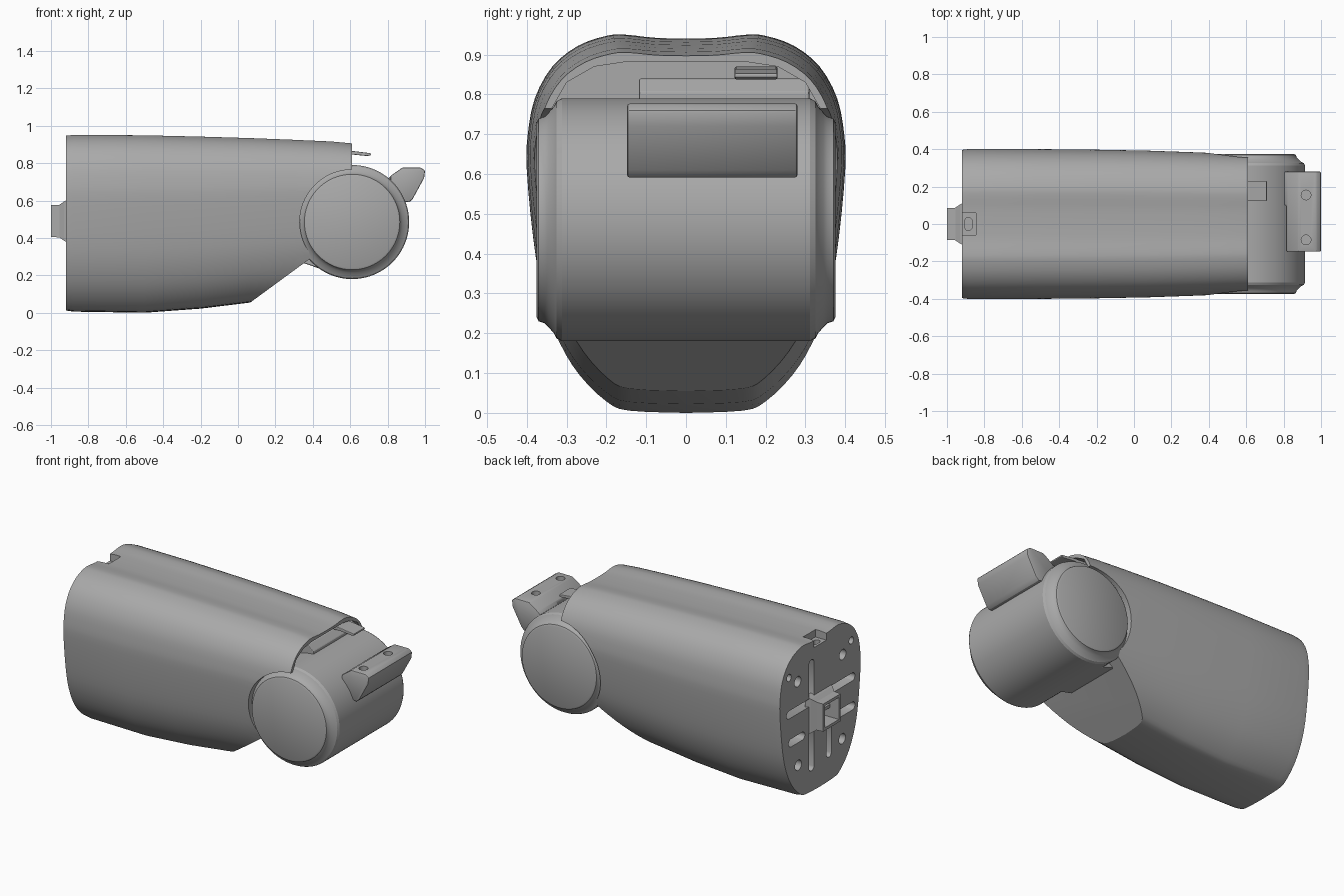
import bpy, bmesh, math
from mathutils import Vector

cube = bpy.data.objects.get("Cube")
if cube:
    bpy.data.objects.remove(cube, do_unlink=True)

grey = bpy.data.materials.new("mid_grey")
grey.use_nodes = True
COLOUR = (0.4, 0.4, 0.4, 1)
grey.diffuse_color = COLOUR
grey.node_tree.nodes["Principled BSDF"].inputs["Base Color"].default_value = COLOUR


def loft(name, rings):
    """Closed solid through matching rings of points."""
    bm = bmesh.new()
    rows = [[bm.verts.new(p) for p in ring] for ring in rings]
    n = len(rows[0])
    for a, b in zip(rows, rows[1:]):
        for i in range(n):
            j = (i + 1) % n
            bm.faces.new((a[i], a[j], b[j], b[i]))
    bm.faces.new(rows[0])
    bm.faces.new(rows[-1])
    bmesh.ops.recalc_face_normals(bm, faces=bm.faces)
    mesh = bpy.data.meshes.new(name)
    bm.to_mesh(mesh)
    bm.free()
    mesh.materials.append(grey)
    obj = bpy.data.objects.new(name, mesh)
    bpy.context.collection.objects.link(obj)
    return obj


def prism(name, pts, axis, lo, hi):
    """Extrude a 2D outline: (x, z) along y, (y, z) along x, (x, y) along z."""
    def place(p, d):
        q = list(p)
        q.insert("xyz".index(axis), d)
        return q
    return loft(name, [[place(p, d) for p in pts] for d in (lo, hi)])


def rect(u0, u1, v0, v1):
    return [(u0, v0), (u1, v0), (u1, v1), (u0, v1)]


def circle(u, v, r, n=24):
    return [(u + r * math.cos(2 * math.pi * i / n), v + r * math.sin(2 * math.pi * i / n))
            for i in range(n)]


def stadium(u0, u1, v0, v1):
    """Slot outline with rounded ends."""
    r = min(u1 - u0, v1 - v0) / 2
    cu, cv = (u0 + u1) / 2, (v0 + v1) / 2
    eu, ev = (u1 - u0) / 2 - r, (v1 - v0) / 2 - r
    pts = []
    for i in range(16):
        a = 2 * math.pi * (i + 0.5) / 16
        c, s = math.cos(a), math.sin(a)
        pts.append((cu + math.copysign(eu, c) + r * c, cv + math.copysign(ev, s) + r * s))
    return pts


def activate(obj):
    bpy.ops.object.select_all(action="DESELECT")
    obj.select_set(True)
    bpy.context.view_layer.objects.active = obj


def cut(obj, cutter):
    activate(obj)
    mod = obj.modifiers.new("cut", "BOOLEAN")
    mod.operation = "DIFFERENCE"
    mod.solver = "EXACT"
    mod.object = cutter
    bpy.ops.object.modifier_apply(modifier=mod.name)
    bpy.data.objects.remove(cutter, do_unlink=True)


def bevel(obj, width, segments=2):
    activate(obj)
    mod = obj.modifiers.new("bevel", "BEVEL")
    mod.width = width
    mod.segments = segments
    mod.limit_method = "ANGLE"
    bpy.ops.object.modifier_apply(modifier=mod.name)


def smooth(obj, angle=28):
    activate(obj)
    bpy.ops.object.shade_smooth_by_angle(angle=math.radians(angle))


def spline(pts, steps=3):
    """Smooth curve through the points."""
    p = [Vector(q) for q in pts]
    p = [p[0]] + p + [p[-1]]
    out = []
    for a, b, c, d in zip(p, p[1:], p[2:], p[3:]):
        for k in range(steps):
            t = k / steps
            out.append(0.5 * (2 * b + (c - a) * t + (2 * a - 5 * b + 4 * c - d) * t * t
                              + (3 * b - a - 3 * c + d) * t ** 3))
    return out + [p[-1]]


# Body: half section (half width, height fraction), mirrored and lofted along x
half = spline([(0, 0), (0.36, 0.006), (0.5, 0.03), (0.67, 0.1), (0.8, 0.19), (0.9, 0.31),
               (0.96, 0.46), (1, 0.64), (0.995, 0.73), (0.95, 0.83), (0.84, 0.915),
               (0.68, 0.97), (0.5, 0.997), (0.38, 1), (0.2, 0.992), (0, 0.99)])
section = list(half) + [Vector((-p.x, p.y)) for p in reversed(half[1:-1])]
stations = [(-0.92, 0.012, 0.946, 0.395), (-0.88, 0.006, 0.95, 0.4), (-0.5, 0.0, 0.948, 0.399),
            (-0.2, 0.022, 0.941, 0.396), (0.07, 0.055, 0.933, 0.391), (0.3, 0.08, 0.924, 0.383),
            (0.5, 0.1, 0.915, 0.375), (0.61, 0.11, 0.905, 0.372)]
body = loft("body", [[(x, w * p.x, lo + (hi - lo) * p.y) for p in section]
                     for x, lo, hi, w in stations])

# Sloped underside, round seat for the drum and hollow behind the upper lip
PX, PZ = 0.61, 0.485
cut(body, prism("c", [(-0.05, -0.03), (0.4, 0.3), (0.62, 0.5), (1, 0.5), (1, -0.1), (-0.05, -0.1)],
                "y", -1, 1))
cut(body, prism("c", circle(PX, PZ, 0.28, 72), "y", -1, 1))
hollow = [(0.33, 0.3), (0.35, 0.68), (0.34, 0.76), (0.3, 0.83), (0.23, 0.87), (0.15, 0.882)]
hollow += [(-y, z) for y, z in reversed(hollow)]
cut(body, prism("c", hollow, "x", 0.42, 0.7))

# Rear face slots, screw holes and the notch in the top edge
slots = [(0.06, 0.11, 0.58, 0.83), (0.06, 0.11, 0.14, 0.4), (-0.11, -0.06, 0.16, 0.4),
         (-0.34, -0.02, 0.545, 0.595), (0.02, 0.33, 0.545, 0.595),
         (-0.34, -0.16, 0.365, 0.415), (0.15, 0.31, 0.365, 0.415)]
for s in slots:
    cut(body, prism("c", stadium(*s), "x", -1.1, -0.72))
for side in (-1, 1):
    for y, z, r in ((0.22, 0.745, 0.032), (0.305, 0.8, 0.022), (0.215, 0.225, 0.032)):
        cut(body, prism("c", circle(side * y, z, r, 20), "x", -1.1, -0.75))
cut(body, prism("c", rect(-0.06, 0.06, 0.895, 1.1), "x", -1.1, -0.845))
cut(body, prism("c", stadium(-0.905, -0.865, -0.035, 0.035), "z", 0.84, 1.1))
cut(body, prism("c", rect(-0.07, 0.07, 0.42, 0.56), "x", -1.1, -0.7))
smooth(body)

# Rear connector: flared square sleeve
sleeve = loft("rear_connector", [[(x, y, z) for y, z in rect(-w, w, 0.49 - w, 0.49 + w)]
                                 for x, w in ((-0.9, 0.12), (-0.93, 0.105), (-0.955, 0.087), (-1, 0.085))])
cut(sleeve, prism("c", rect(-0.068, 0.068, 0.422, 0.558), "x", -1.1, -0.8))
rib = prism("connector_rib", rect(-0.07, 0.07, 0.48, 0.5), "x", -0.94, -0.72)

# Pivot drum with stepped round end caps
outline = [(0.375, 0.245), (0.37, 0.255), (0.355, 0.26), (0.345, 0.27), (0.332, 0.285),
           (0.325, 0.298), (0.312, 0.305)]
outline += [(-y, r) for y, r in reversed(outline)]
drum = loft("pivot_drum", [[(x, y, z) for x, z in circle(PX, PZ, r, 96)] for y, r in outline])
smooth(drum)

# Finger grip on the front of the drum, with two screw holes
grip = prism("finger_grip", [(0.8, 0.715), (0.82, 0.735), (0.88, 0.777), (0.975, 0.777), (1, 0.76),
                             (0.995, 0.72), (0.935, 0.61), (0.915, 0.59), (0.86, 0.6), (0.84, 0.66)],
             "y", -0.148, 0.28)
cut(grip, prism("c", rect(0.75, 0.815, -0.2, 0.1), "z", 0.5, 1))
bevel(grip, 0.012)
for y in (-0.085, 0.155):
    cut(grip, prism("c", circle(0.92, y, 0.026, 20), "z", 0.72, 1))
smooth(grip)

# Stop block underneath the drum
stop = prism("stop_block", [(0.33, 0.265), (0.36, 0.262), (0.44, 0.235), (0.48, 0.3), (0.42, 0.34)],
             "y", -0.12, 0.24)
bevel(stop, 0.006)

# Latch plate on top of the drum and its small tongue
plate = prism("latch_plate", [(0.43, 0.7), (0.43, 0.84), (0.56, 0.84), (0.6, 0.805), (0.6, 0.77)],
              "y", -0.118, 0.31)
bevel(plate, 0.005)
tongue = prism("latch_tongue", [(0.5, 0.842), (0.5, 0.87), (0.62, 0.864), (0.71, 0.853),
                                (0.71, 0.842), (0.69, 0.838), (0.62, 0.845)], "y", 0.122, 0.23)
bevel(tongue, 0.004)
